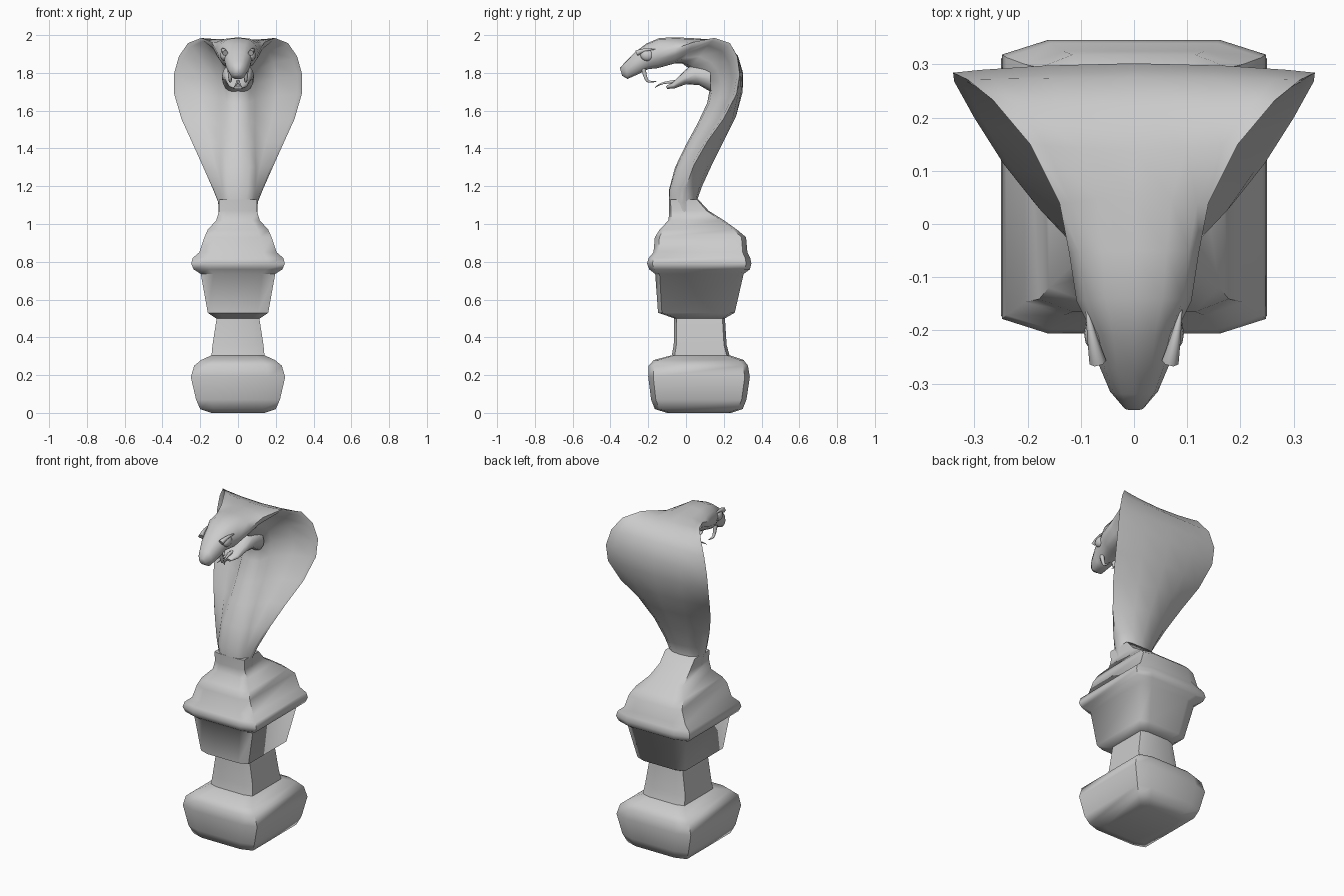
import bpy, bmesh, math

if "Cube" in bpy.data.objects:
    bpy.data.objects.remove(bpy.data.objects["Cube"])


def loft(name, rings, sharp=40):
    """Skin a stack of equal-length rings and cap both ends."""
    bm = bmesh.new()
    rows = [[bm.verts.new(p) for p in r] for r in rings]
    n = len(rows[0])
    for a, b in zip(rows, rows[1:]):
        for i in range(n):
            j = (i + 1) % n
            bm.faces.new((a[i], a[j], b[j], b[i]))
    bm.faces.new(rows[0])
    bm.faces.new(rows[-1])
    bmesh.ops.recalc_face_normals(bm, faces=bm.faces)
    me = bpy.data.meshes.new(name)
    bm.to_mesh(me)
    bm.free()
    me.shade_smooth()
    me.set_sharp_from_angle(angle=math.radians(sharp))
    ob = bpy.data.objects.new(name, me)
    bpy.context.collection.objects.link(ob)
    return ob


def block_ring(z, hx, y0, y1):
    """Rectangle with shallow chamfered corners."""
    c, h = (y0 + y1) / 2, (y1 - y0) / 2
    corner = [(1, .9), (.65, 1)]
    q = corner + [(-x, y) for x, y in corner[::-1]]
    q += [(-x, -y) for x, y in q]
    return [(x * hx, c + y * h, z) for x, y in q]


def body_ring(by, bz, fy, fz, w, e, hood):
    """Half section from back centre over the edge to front centre, mirrored.
    hood = 0 gives a round body, hood = 1 thin wings with a central ridge."""
    round_pts = [(0, 0), (.5 * w, .04), (.85 * w, .2), (w, e), (.93 * w, .7),
                 (.75 * w, .88), (.6 * w, .95), (.35 * w, 1), (0, 1)]
    f = lambda k: e + (1 - e) * k
    hood_pts = [(0, 0), (.5 * w, e * .25), (.85 * w, e * .7), (w, e), (.93 * w, f(.1)),
                (.6 * w, f(.25)), (.09, f(.6)), (.06, f(.92)), (0, 1)]
    half = []
    for (rx, rt), (hx, ht) in zip(round_pts, hood_pts):
        x, t = rx + (hx - rx) * hood, rt + (ht - rt) * hood
        half.append((x, by + (fy - by) * t, bz + (fz - bz) * t))
    return half + [(-x, y, z) for x, y, z in half[-2:0:-1]]


def tapered_curve(name, pts, radius):
    cu = bpy.data.curves.new(name, 'CURVE')
    cu.dimensions = '3D'
    cu.bevel_depth = radius
    cu.bevel_resolution = 1
    cu.use_fill_caps = True
    sp = cu.splines.new('NURBS')
    sp.points.add(len(pts) - 1)
    sp.use_endpoint_u = True
    sp.order_u = 3
    for i, p in enumerate(pts):
        sp.points[i].co = (*p, 1)
        sp.points[i].radius = 1 - .9 * i / (len(pts) - 1)
    bpy.context.collection.objects.link(bpy.data.objects.new(name, cu))


# Pedestal foot and waist: z, half width, front y, back y
foot = [(0, .14, -.10, .24), (.02, .20, -.165, .30), (.07, .222, -.185, .32),
        (.19, .25, -.20, .338), (.25, .232, -.198, .328), (.28, .195, -.17, .305),
        (.305, .14, -.075, .23), (.36, .135, -.065, .215), (.52, .11, -.062, .205)]
loft("pedestal_foot", [block_ring(*s) for s in foot], 50)

# Pedestal block, rim and sloped shoulders
block = [(.50, .115, -.06, .205), (.53, .16, -.148, .258), (.735, .197, -.163, .305),
         (.76, .235, -.195, .338), (.79, .248, -.206, .346), (.82, .24, -.198, .34),
         (.85, .205, -.172, .325), (.93, .178, -.165, .318), (.97, .16, -.14, .27),
         (1.02, .115, -.092, .20), (1.07, .10, -.09, .12), (1.13, .10, -.09, .065)]
loft("pedestal_block", [block_ring(*s) for s in block], 50)

# Snake body, hood and upper head: back y z, front y z, half width, edge, hood
body = [(.08, 1.02, -.085, 1.02, .10, .5, 0), (.06, 1.13, -.09, 1.10, .105, .5, .1),
        (.085, 1.2, -.09, 1.18, .135, .5, .4), (.14, 1.32, -.058, 1.30, .188, .5, .8),
        (.205, 1.45, 0, 1.42, .245, .45, 1), (.265, 1.57, .06, 1.53, .30, .32, 1),
        (.30, 1.70, .112, 1.64, .338, .17, 1), (.302, 1.80, .125, 1.71, .34, .1, 1),
        (.275, 1.89, .10, 1.76, .313, .02, 1), (.22, 1.945, .06, 1.79, .265, -.08, 1),
        (.14, 1.973, .02, 1.82, .195, -.08, 1), (.05, 1.983, -.02, 1.85, .14, .15, .6),
        (-.05, 1.988, -.06, 1.85, .122, .42, .1), (-.14, 1.985, -.15, 1.825, .108, .5, 0),
        (-.21, 1.955, -.20, 1.82, .078, .5, 0), (-.27, 1.91, -.26, 1.79, .066, .5, 0),
        (-.32, 1.86, -.31, 1.768, .045, .5, 0), (-.35, 1.825, -.338, 1.785, .02, .5, 0)]
loft("cobra_body", [body_ring(*s) for s in body], 60)

# Lower jaw, open below the head
jaw = [(.13, 1.84, .13, 1.70, .085, .5, 0), (.03, 1.845, .07, 1.735, .085, .5, 0),
       (-.02, 1.80, 0, 1.74, .07, .5, 0), (-.07, 1.75, -.06, 1.718, .05, .5, 0),
       (-.105, 1.73, -.10, 1.715, .025, .5, 0)]
loft("lower_jaw", [body_ring(*s) for s in jaw], 60)

# Eyes, brows and fangs on both sides
for side, s in (("left", -1), ("right", 1)):
    bpy.ops.mesh.primitive_uv_sphere_add(segments=12, ring_count=8, radius=1,
                                         location=(s * .072, -.205, 1.893))
    eye = bpy.context.object
    eye.name = side + "_eye"
    eye.scale = (.022, .036, .03)
    bpy.ops.object.shade_smooth()
    tapered_curve(side + "_brow", [(s * .068, -.26, 1.905), (s * .08, -.21, 1.93),
                                   (s * .09, -.15, 1.925)], .016)
    tapered_curve(side + "_fang", [(s * .042, -.225, 1.825), (s * .042, -.215, 1.765),
                                   (s * .04, -.19, 1.75), (s * .04, -.155, 1.755)], .014)
    tapered_curve(side + "_tongue_fork", [(0, -.05, 1.755), (s * .004, -.11, 1.75),
                                          (s * .012, -.15, 1.735),
                                          (s * .025, -.165, 1.72)], .010)
